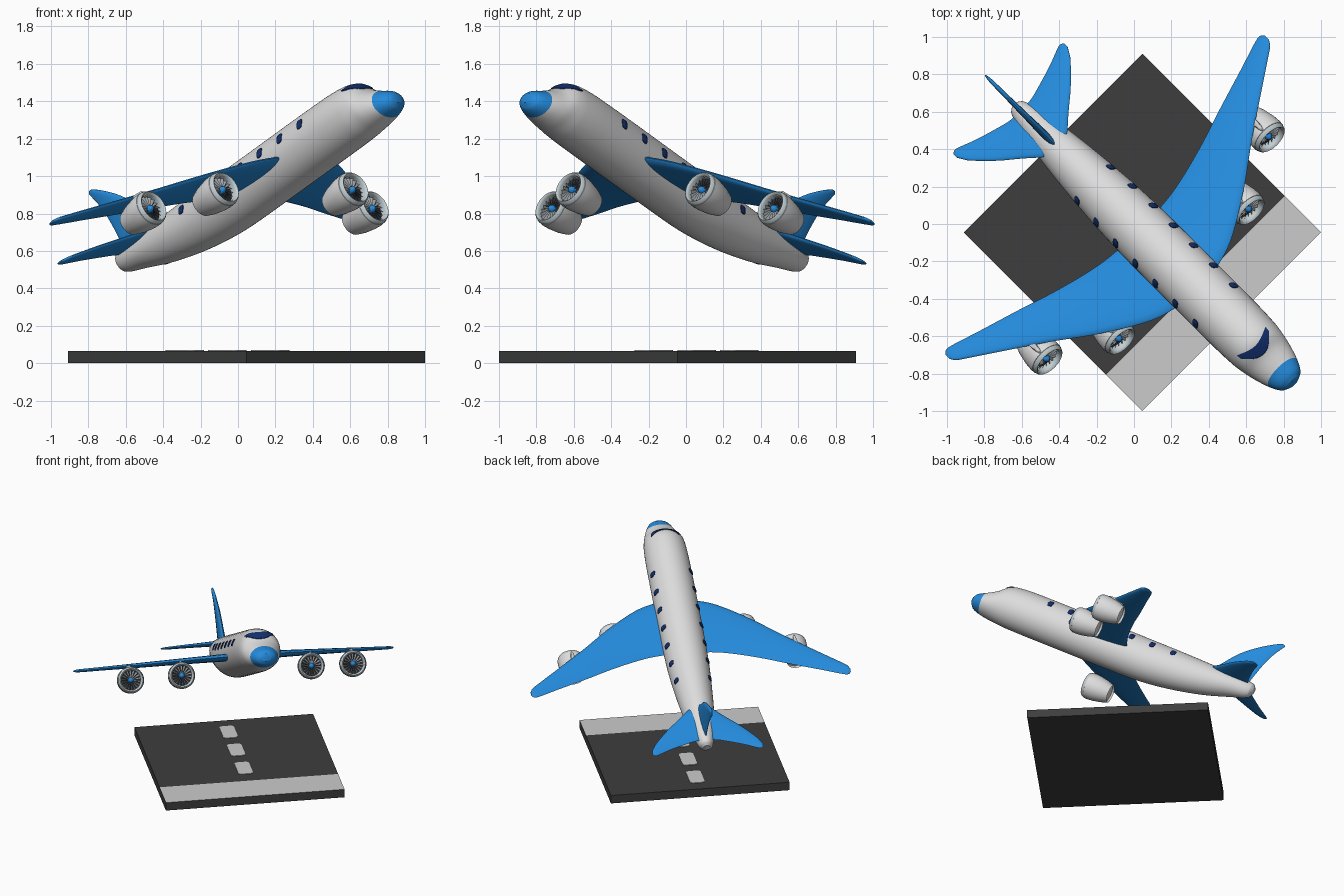
import bpy, bmesh, math
from mathutils import Matrix, Vector

if "Cube" in bpy.data.objects:
    bpy.data.objects.remove(bpy.data.objects["Cube"])


def material(name, *rgb):
    m = bpy.data.materials.new(name)
    m.use_nodes = True
    m.diffuse_color = (*rgb, 1)
    m.node_tree.nodes["Principled BSDF"].inputs["Base Color"].default_value = (*rgb, 1)
    return m


WHITE = material("body white", .72, .72, .72)
BLUE = material("wing blue", .018, .26, .72)
NAVY = material("window navy", .006, .03, .16)
RIM = material("engine rim", .55, .63, .66)
BLADE = material("fan blade grey", .33, .35, .37)
DARK = material("fan dark", .03, .035, .045)
ASPHALT = material("asphalt", .048, .048, .048)
PAINT = material("runway paint", .6, .6, .6)

# Aircraft frame: x forward, y left, z up, heading diagonally and climbing
HEADING = Matrix.Rotation(math.radians(-45), 4, "Z")
PLANE = Matrix.Translation((0, 0, .88)) @ HEADING @ Matrix.Rotation(math.radians(-27), 4, "Y")


def finish(name, bm, mats, frame=PLANE, smooth=True):
    bmesh.ops.remove_doubles(bm, verts=bm.verts, dist=1e-5)
    bmesh.ops.recalc_face_normals(bm, faces=bm.faces)
    me = bpy.data.meshes.new(name)
    bm.to_mesh(me)
    bm.free()
    for m in mats:
        me.materials.append(m)
    ob = bpy.data.objects.new(name, me)
    bpy.context.collection.objects.link(ob)
    ob.matrix_world = frame
    if smooth:
        bpy.ops.object.select_all(action="DESELECT")
        ob.select_set(True)
        bpy.context.view_layer.objects.active = ob
        bpy.ops.object.shade_smooth_by_angle(angle=math.radians(40))
    return ob


def curve(keys, x):
    """Smooth interpolation of a table of (x, values...)."""
    i = 0
    while i < len(keys) - 2 and x > keys[i + 1][0]:
        i += 1
    a, b = keys[i], keys[i + 1]
    p, q = keys[max(i - 1, 0)], keys[min(i + 2, len(keys) - 1)]
    h = b[0] - a[0]
    t = (x - a[0]) / h
    out = []
    for k in range(1, len(a)):
        m0 = (b[k] - p[k]) / (b[0] - p[0]) * h
        m1 = (q[k] - a[k]) / (q[0] - a[0]) * h
        out.append((2*t**3 - 3*t*t + 1) * a[k] + (t**3 - 2*t*t + t) * m0
                   + (3*t*t - 2*t**3) * b[k] + (t**3 - t*t) * m1)
    return out


def samples(keys, n):
    xs = [a[0] + (b[0] - a[0]) * i / n for a, b in zip(keys, keys[1:]) for i in range(n)]
    return xs + [keys[-1][0]]


def loft(bm, rings, mat=lambda i: 0):
    vs = [[bm.verts.new(p) for p in ring] for ring in rings]
    n = len(vs[0])
    for i in range(len(vs) - 1):
        for j in range(n):
            k = (j + 1) % n
            f = bm.faces.new((vs[i][j], vs[i][k], vs[i + 1][k], vs[i + 1][j]))
            f.material_index = mat(i)
    bm.faces.new(vs[0]).material_index = mat(0)
    bm.faces.new(vs[-1]).material_index = mat(len(vs) - 2)


# Fuselage: station, top, bottom, half width
BODY = [(-.955, .125, .075, .025), (-.93, .15, .035, .05), (-.8, .157, -.01, .085),
        (-.6, .162, -.075, .115), (-.35, .165, -.13, .14), (-.1, .165, -.16, .157),
        (.2, .165, -.165, .163), (.85, .165, -.165, .163), (1.02, .155, -.163, .157),
        (1.09, .132, -.158, .147), (1.15, .07, -.152, .132), (1.23, .02, -.14, .106),
        (1.29, -.012, -.122, .075), (1.315, -.04, -.095, .04)]


def body(s, angle, lift=0.0):
    top, bottom, half = curve(BODY, s)
    return Vector((s, (half + lift) * math.sin(angle),
                   (top + bottom) / 2 + ((top - bottom) / 2 + lift) * math.cos(angle)))


stations = samples(BODY, 5)
bm = bmesh.new()
loft(bm, [[body(s, math.tau * j / 48) for j in range(48)] for s in stations],
     lambda i: int(stations[i] > 1.229))
finish("fuselage", bm, [WHITE, BLUE])

# Cabin windows: rounded plates that follow the hull
bm = bmesh.new()
for side in (-1, 1):
    for k in range(7):
        rings = []
        for size, lift in ((1, -.006), (1, .004), (.8, .007)):
            ring = []
            for j in range(16):
                a = math.tau * j / 16
                c, d = math.cos(a), math.sin(a)
                c, d = (math.copysign(abs(w) ** .6, w) * size for w in (c, d))
                ring.append(body(.723 - .17 * k + .02 * c,
                                 side * (math.radians(62) + .18 * d), lift))
            rings.append(ring)
        loft(bm, rings)
finish("cabin_windows", bm, [NAVY])

# Cockpit windscreen: a curved band over the brow
bm = bmesh.new()
rings = []
for i in range(25):
    w = i / 12 - 1
    mid, half = 1.12 - .055 * w * w, .022 - .008 * w ** 4
    rings.append([body(mid + ds, w * .75, lift) for ds, lift in
                  ((-half, -.006), (-half, .005), (0, .006), (half, .005), (half, -.006))])
loft(bm, rings)
finish("windscreen", bm, [NAVY])


def foil(name, keys, place):
    """Lens-section surface from span, leading edge, trailing edge, half thickness."""
    bm = bmesh.new()
    rings = []
    for span in samples(keys, 5):
        lead, trail, thick = curve(keys, span)
        ring = []
        for j in range(20):
            a = math.tau * j / 20
            ring.append(place(span, (lead + trail) / 2 + (lead - trail) / 2 * math.cos(a),
                              thick * math.sin(a) * (1 + .35 * math.cos(a))))
        rings.append(ring)
    loft(bm, rings)
    finish(name, bm, [BLUE])


WING = [(0, .55, .03, .028), (.13, .53, .033, .027), (.3, .472, .012, .024),
        (.54, .313, -.055, .02), (.76, .136, -.134, .017), (1.0, -.045, -.216, .013),
        (1.16, -.165, -.272, .011), (1.19, -.19, -.272, .009), (1.207, -.22, -.255, .005)]
TAILPLANE = [(0, -.56, -.9, .02), (.08, -.6, -.905, .018), (.174, -.69, -.932, .015),
             (.28, -.79, -.968, .012), (.385, -.91, -1.012, .009),
             (.405, -.945, -1.012, .007), (.418, -.97, -1.0, .004)]
FIN = [(.1, -.55, -.88, .022), (.2, -.62, -.895, .018), (.34, -.71, -.92, .015),
       (.44, -.81, -.95, .012), (.515, -.91, -.985, .01),
       (.535, -.945, -.993, .007), (.545, -.965, -.985, .004)]
for side, word in ((1, "left"), (-1, "right")):
    foil(word + "_wing", WING, lambda p, c, h: (c, side * p, h - .02))
    foil(word + "_tailplane", TAILPLANE, lambda p, c, h: (c, side * p, h + .12))
foil("tail_fin", FIN, lambda p, c, h: (c, h, p))


def lathe(name, profile, mats, frame, rule=lambda i: 0):
    bm = bmesh.new()
    loft(bm, [[(x, r * math.cos(math.tau * j / 32), r * math.sin(math.tau * j / 32))
               for j in range(32)] for x, r in profile], rule)
    return finish(name, bm, mats, frame)


# Engines: nacelle, fan blades, spinner and pylon
NACELLE = [(-.19, .03), (-.19, .062), (-.205, .068), (-.15, .086), (-.09, .097), (-.05, .1),
           (-.025, .099), (-.024, .097), (-.008, .093), (0, .086), (-.006, .078),
           (-.016, .075), (-.045, .074), (-.046, .01)]
for side, word in ((1, "left"), (-1, "right")):
    for spot, s, v in (("inner", .385, .49), ("outer", .163, .84)):
        name = word + "_" + spot
        frame = PLANE @ Matrix.Translation((s, side * v, -.128))
        lathe(name + "_engine", NACELLE, [WHITE, RIM, DARK], frame,
              lambda i: 2 if i > 11 else 1 if i > 5 else 0)
        lathe(name + "_spinner", [(-.045, .022), (-.03, .021), (-.018, .015),
                                  (-.011, .008), (-.009, .002)], [BLUE], frame)
        bm = bmesh.new()
        for j in range(18):
            turn = Matrix.Rotation(math.tau * j / 18, 4, "X")
            blade = [bm.verts.new(turn @ Vector(p)) for p in
                     ((-.04, -.002, .018), (-.028, .003, .018),
                      (-.028, .009, .073), (-.04, -.006, .073))]
            bm.faces.new(blade)
        finish(name + "_fan_blades", bm, [BLADE], frame, False)
        bm = bmesh.new()
        loft(bm, [[(x + .075 * math.cos(a) - .1, .016 * math.sin(a), z)
                   for a in (math.tau * j / 16 for j in range(16))]
                  for x, z in ((.01, .07), (0, .1), (-.02, .112))])
        finish(name + "_pylon", bm, [WHITE], frame)

# Runway slab with a painted threshold band
GROUND = Matrix.Translation((.045, -.045, 0)) @ HEADING
bm = bmesh.new()
bmesh.ops.create_cube(bm, size=1, matrix=Matrix.Translation((0, 0, .0325))
                      @ Matrix.Diagonal((1.35, 1.35, .065, 1)))
bmesh.ops.bisect_plane(bm, geom=bm.verts[:] + bm.edges[:] + bm.faces[:],
                       plane_co=(.4, 0, 0), plane_no=(1, 0, 0))
for f in bm.faces:
    f.material_index = int(f.normal.z > .5 and f.calc_center_median().x > .4)
finish("runway", bm, [ASPHALT, PAINT], GROUND, False)

# Centre line dashes
bm = bmesh.new()
for x in (.18, -.145, -.465):
    def outline(z):
        return [(x + sx * .08 + .025 * math.cos(a), sy * .03 + .025 * math.sin(a), z)
                for q, (sx, sy) in enumerate(((1, 1), (-1, 1), (-1, -1), (1, -1)))
                for a in (math.pi / 2 * (q + i / 4) for i in range(5))]
    loft(bm, [outline(.06), outline(.069)])
finish("centre_dashes", bm, [PAINT], GROUND, False)
